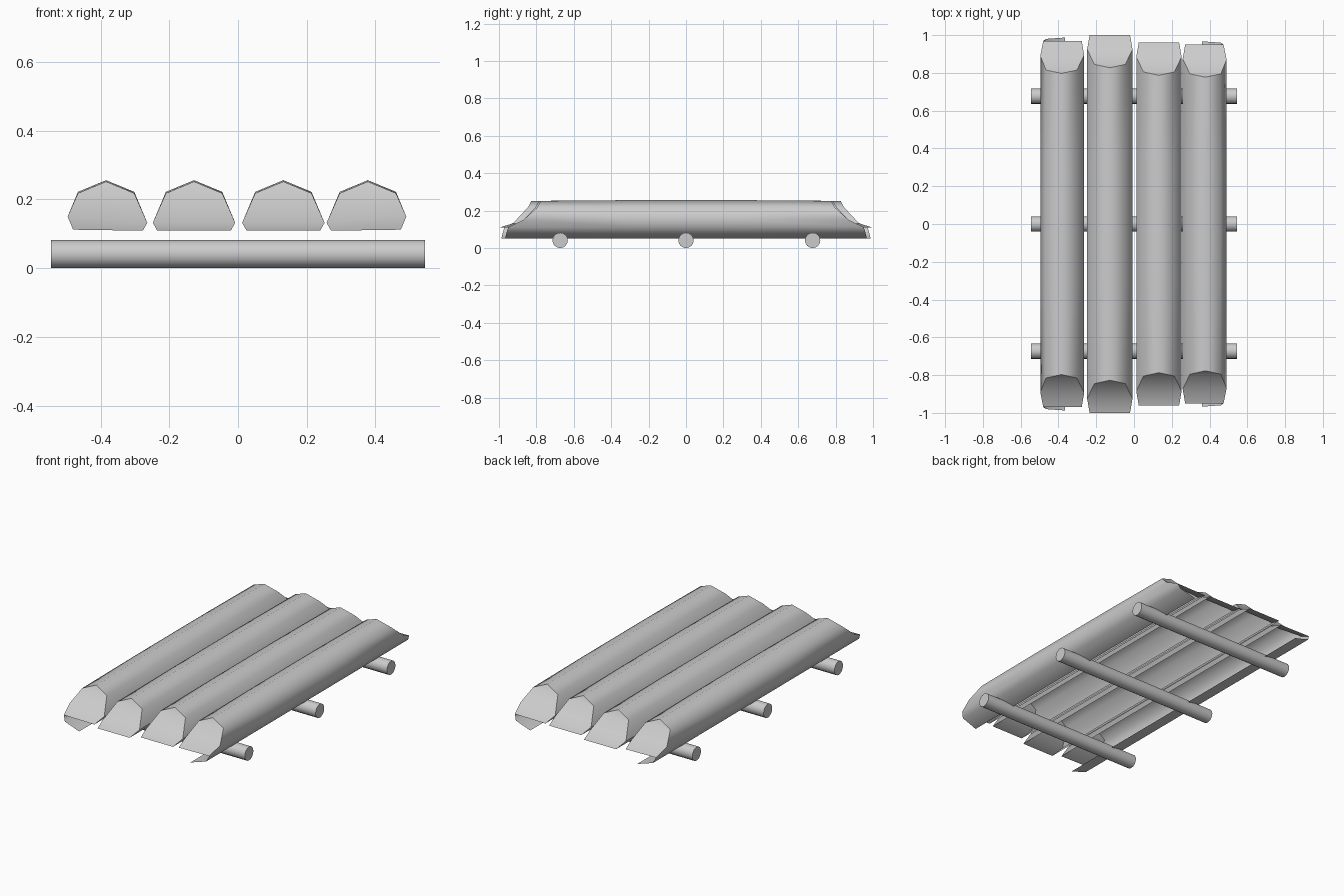
import bpy, bmesh, math

if "Cube" in bpy.data.objects:
    bpy.data.objects.remove(bpy.data.objects["Cube"])


def smooth(obj, angle):
    bpy.ops.object.select_all(action='DESELECT')
    obj.select_set(True)
    bpy.context.view_layer.objects.active = obj
    bpy.ops.object.shade_smooth_by_angle(angle=math.radians(angle))


def side_profile(outer):
    # (x offset, z, end position relative to the log's half length)
    if outer:
        return [(.082, .222, -.155), (.112, .15, -.08), (.096, .112, 0),
                (.082, .08, .01), (-.018, .05, .017)]
    return [(.082, .222, -.155), (.12, .132, -.075), (.107, .109, 0)]


def make_log(name, cx, half, outer_side):
    left, right = side_profile(outer_side < 0), side_profile(outer_side > 0)
    pts = [(-x, z, e) for x, z, e in reversed(left)]
    pts += [(0, .256, -.173)] + right
    mid = len(left)
    bm = bmesh.new()
    rings = []
    # open shell, bowed slightly at the middle, with slanted ends
    for s, y in ((-1, None), (0, -.31), (0, .31), (1, None)):
        ring = []
        for x, z, e in pts:
            yy = s * (half + e) if s else y
            dz = -.004 if s and z > .2 else 0
            ring.append(bm.verts.new((cx + x, yy, z + dz)))
        rings.append(ring)
    for a, b in zip(rings, rings[1:]):
        for i in range(len(pts) - 1):
            bm.faces.new((a[i], b[i], b[i + 1], a[i + 1]))
    # bevelled cut faces
    for ring, flip in ((rings[0], False), (rings[-1], True)):
        r = [ring[mid + k] for k in range(-3, 4)]
        for idx in ((2, 3, 4), (1, 2, 4, 5), (0, 1, 5, 6)):
            f = [r[i] for i in idx]
            bm.faces.new(f[::-1] if flip else f)
    bmesh.ops.recalc_face_normals(bm, faces=bm.faces)
    bm.faces.ensure_lookup_table()
    bm.normal_update()
    top = max(bm.faces, key=lambda f: f.calc_center_median().z)
    if top.normal.z < 0:
        bmesh.ops.reverse_faces(bm, faces=bm.faces)
    me = bpy.data.meshes.new(name)
    bm.to_mesh(me)
    bm.free()
    obj = bpy.data.objects.new(name, me)
    bpy.context.collection.objects.link(obj)
    smooth(obj, 50)


# four deck logs
for i, (cx, half, outer) in enumerate(((-.384, .97, -1), (-.128, 1.0, 0),
                                       (.132, .96, 0), (.378, .95, 1))):
    make_log(f"deck_log_{i + 1}", cx, half, outer)

# three round crossbars
for i, y in enumerate((-.673, 0, .677)):
    bpy.ops.mesh.primitive_cylinder_add(vertices=16, radius=.041, depth=1.09,
                                        location=(0, y, .041),
                                        rotation=(0, math.pi / 2, 0))
    bar = bpy.context.object
    bar.name = f"crossbar_{i + 1}"
    smooth(bar, 40)
